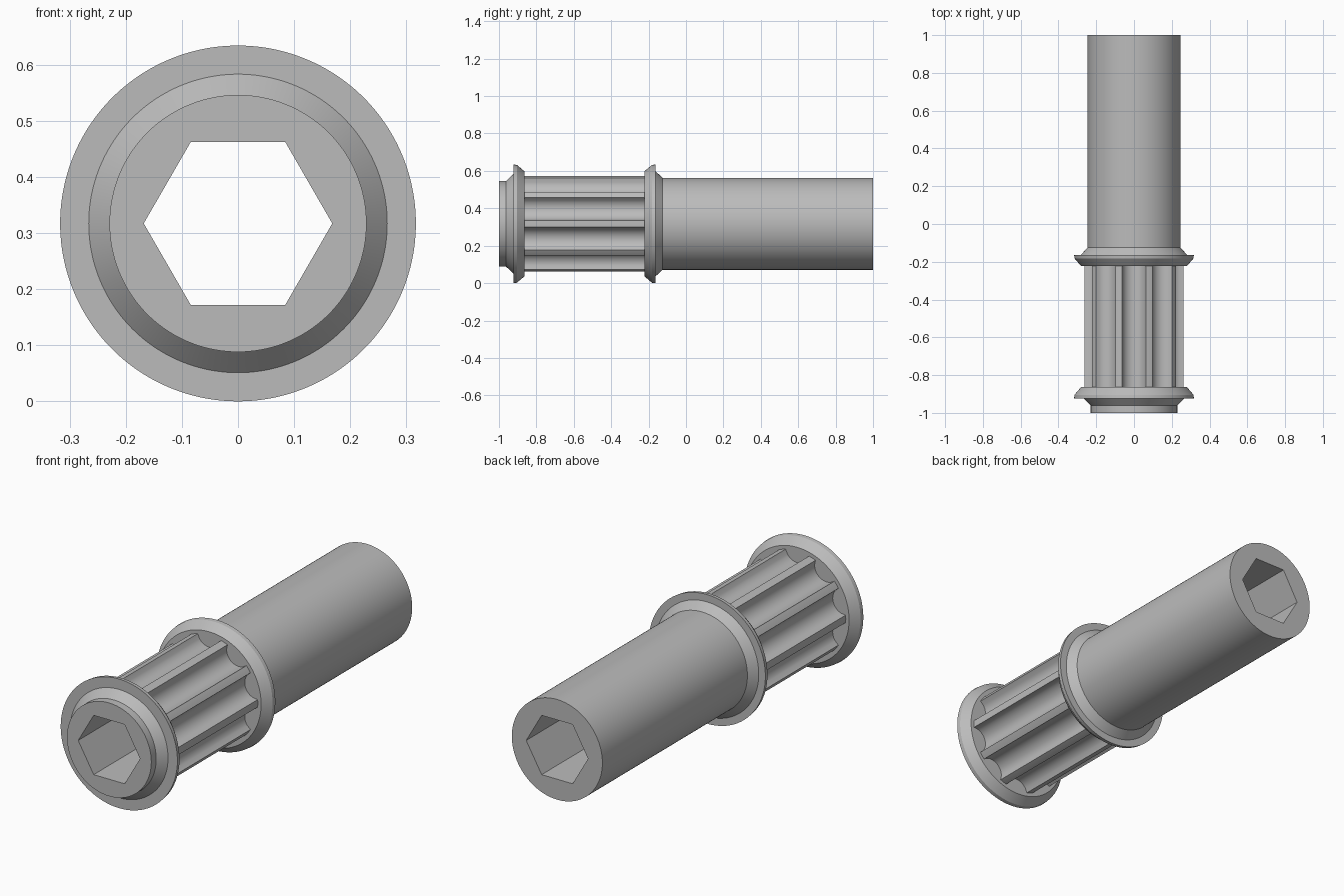
import bpy, bmesh, math

if "Cube" in bpy.data.objects:
    bpy.data.objects.remove(bpy.data.objects["Cube"])

SIDES = 360            # one vertex per degree, so hex corners and ribs line up
AXIS_Z = 0.317
RIB_R, RIB_HALF, PITCH = 0.263, 4.0, 36.0


def circle(r):
    return lambda deg: r


def hexagon(deg):
    # hexagon with corners on the x axis
    return 0.1455 / math.cos(math.radians(deg % 60 - 30))


def ribs(deg):
    # ten narrow ribs with round flutes between them
    a = abs((deg + PITCH / 2) % PITCH - PITCH / 2)
    if a <= RIB_HALF + 1e-6:
        return RIB_R
    half = math.radians(PITCH / 2 - RIB_HALF)
    b = math.radians(PITCH / 2 - a)
    c = RIB_R / math.cos(half)
    rad = c * math.sin(half)
    return c * math.cos(b) - math.sqrt(max(0, rad ** 2 - (c * math.sin(b)) ** 2))


# closed loop of cross-sections along y: nose, front flange, ribs, rear flange, sleeve, bore
sections = [
    (-1.0, hexagon),
    (-1.0, circle(0.229)), (-0.962, circle(0.229)),
    (-0.923, circle(0.266)), (-0.923, circle(0.317)), (-0.904, circle(0.315)),
    (-0.864, circle(0.281)), (-0.864, ribs),
    (-0.222, ribs), (-0.222, circle(0.281)),
    (-0.182, circle(0.315)), (-0.163, circle(0.317)), (-0.163, circle(0.281)),
    (-0.125, circle(0.246)), (1.0, circle(0.246)),
    (1.0, hexagon),
]

bm = bmesh.new()
rings = []
for y, radius in sections:
    ring = []
    for i in range(SIDES):
        deg = i * 360 / SIDES
        r, t = radius(deg), math.radians(deg)
        ring.append(bm.verts.new((r * math.cos(t), y, AXIS_Z + r * math.sin(t))))
    rings.append(ring)
for k, a in enumerate(rings):
    b = rings[(k + 1) % len(rings)]
    for i in range(SIDES):
        j = (i + 1) % SIDES
        bm.faces.new((a[i], a[j], b[j], b[i]))
bmesh.ops.recalc_face_normals(bm, faces=bm.faces)

mesh = bpy.data.meshes.new("ribbed_sleeve")
bm.to_mesh(mesh)
bm.free()
grey = bpy.data.materials.new("grey metal")
grey.diffuse_color = (0.5, 0.5, 0.5, 1)
grey.use_nodes = True
grey.node_tree.nodes["Principled BSDF"].inputs["Base Color"].default_value = grey.diffuse_color
mesh.materials.append(grey)
sleeve = bpy.data.objects.new("ribbed_sleeve", mesh)
bpy.context.collection.objects.link(sleeve)
bpy.context.view_layer.objects.active = sleeve
sleeve.select_set(True)
bpy.ops.object.shade_smooth_by_angle(angle=math.radians(30))
